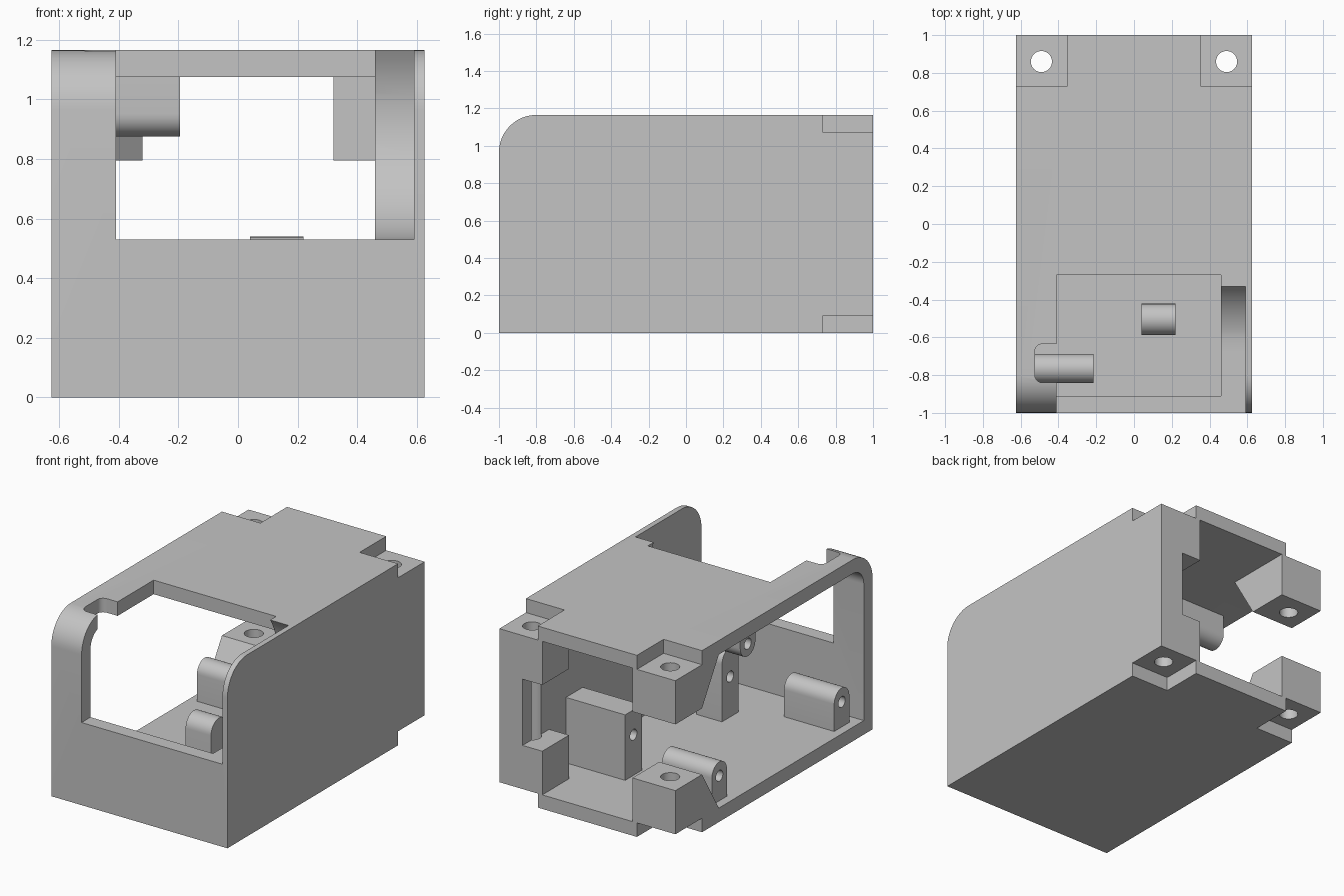
import bpy, bmesh
from math import sin, cos, pi, radians

old = bpy.data.objects.get("Cube")
if old:
    bpy.data.objects.remove(old, do_unlink=True)

grey = bpy.data.materials.new("plain grey")
grey.use_nodes = True
grey.diffuse_color = (0.55, 0.55, 0.55, 1)
grey.node_tree.nodes["Principled BSDF"].inputs["Base Color"].default_value = (0.55, 0.55, 0.55, 1)


def arc(u, v, r, start, end, n=12):
    angles = [radians(start + (end - start) * i / n) for i in range(n + 1)]
    return [(u + r * cos(a), v + r * sin(a)) for a in angles]


def rect(u0, u1, v0, v1):
    return [(u0, v0), (u1, v0), (u1, v1), (u0, v1)]


def prism(name, points, lo, hi, axis="x"):
    """Extrude a yz outline along x, or an xy outline along z."""
    def place(p, w):
        return (w, p[0], p[1]) if axis == "x" else (p[0], p[1], w)
    bm = bmesh.new()
    a = [bm.verts.new(place(p, lo)) for p in points]
    b = [bm.verts.new(place(p, hi)) for p in points]
    bm.faces.new(a)
    bm.faces.new(b)
    for i in range(len(a)):
        j = (i + 1) % len(a)
        bm.faces.new((a[i], a[j], b[j], b[i]))
    bmesh.ops.recalc_face_normals(bm, faces=bm.faces)
    mesh = bpy.data.meshes.new(name)
    bm.to_mesh(mesh)
    bm.free()
    mesh.materials.append(grey)
    obj = bpy.data.objects.new(name, mesh)
    bpy.context.collection.objects.link(obj)
    return obj


def activate(obj):
    bpy.ops.object.select_all(action="DESELECT")
    obj.select_set(True)
    bpy.context.view_layer.objects.active = obj


def cut(obj, points, lo, hi, axis="x"):
    cutter = prism("cutter", points, lo, hi, axis)
    cutter.hide_render = True
    activate(obj)
    mod = obj.modifiers.new("cut", "BOOLEAN")
    mod.operation = "DIFFERENCE"
    mod.solver = "EXACT"
    mod.object = cutter
    bpy.ops.object.modifier_apply(modifier=mod.name)
    bpy.data.objects.remove(cutter, do_unlink=True)


W, H, T = 0.625, 1.165, 0.09
parts = []

# Housing with a rounded front top edge, open at the back and one side
housing = prism("housing", [(-1, 0), (1, 0), (1, H)] + arc(-0.8, H - 0.2, 0.2, 90, 180), -W, W)
parts.append(housing)
cavity = [(-0.91, T), (1.1, T), (1.1, H - T)] + arc(-0.8, H - 0.2, 0.11, 90, 180)
cut(housing, cavity, -0.8, 0.46)

# Window through the front and roof, with a rounded side notch
cut(housing, rect(-0.41, 0.46, -1.1, -0.27), 0.53, 1.3, "z")
notch = [(-0.3, -0.635)] + arc(-0.485, -0.675, 0.04, 90, 180, 5)
notch += arc(-0.485, -0.80, 0.04, 180, 270, 5) + [(-0.3, -0.84)]
cut(housing, notch, 0.98, 1.3, "z")

# Wheel slot in the thick side wall
slot = [(-1.1, 0.53), (-0.67, 0.53)] + arc(-0.67, 0.935, 0.41, -80, 34, 20) + [(-0.33, 1.3), (-1.1, 1.3)]
cut(housing, slot, 0.44, 0.59)

# Corner blocks at the back, with gussets on the open side
for side in (-1, 1):
    lo, hi = sorted((side * 0.352, side * 0.8))
    for z0, z1 in ((-0.1, T), (H - T, 1.3)):
        cut(housing, rect(lo, hi, 0.73, 1.1), z0, z1, "z")
    hole = arc(side * 0.49, 0.86, 0.056, 0, 345, 23)
    if side > 0:
        cut(housing, hole, -0.1, 1.3, "z")
    for level in ("lower", "upper"):
        outline = [(1, T), (1, 0.37), (0.73, 0.37)]
        outline += [(0.56, T)] if side < 0 else [(0.73, T)]
        if level == "upper":
            outline = [(y, H - z) for y, z in outline]
        x0, x1 = (-W, -0.32) if side < 0 else (0.32, 0.46)
        block = prism(level + ("_open" if side < 0 else "_wall") + "_corner_block", outline, x0, x1)
        cut(block, hole, -0.1, 1.3, "z")
        parts.append(block)


# Screw bosses along x, each with a pilot hole
def boss(name, y, x0, x1, top, r, hole_z, round_top=True, hanging=False):
    if round_top:
        outline = [(y - r, T), (y + r, T)] + arc(y, top - r, r, 0, 180, 16)
    else:
        outline = rect(y - r, y + r, T, top)
    if hanging:
        outline = [(v, H - z) for v, z in outline]
        hole_z = H - hole_z
    obj = prism(name, outline, x0, x1)
    cut(obj, arc(y, hole_z, 0.035, 0, 337.5, 15), x0 - 0.05, x0 + 0.17)
    parts.append(obj)


boss("front_floor_boss", -0.765, -0.57, -0.215, 0.34, 0.077, 0.25)
boss("rear_floor_boss", 0.475, -0.57, -0.215, 0.34, 0.077, 0.25)
boss("roof_boss", 0.13, -0.53, -0.195, 0.29, 0.077, 0.21, hanging=True)
boss("inner_front_post", -0.505, 0.04, 0.22, 0.54, 0.083, 0.35)
boss("inner_rear_block", 0.475, 0.04, 0.46, 0.51, 0.085, 0.35, round_top=False)

for obj in parts:
    activate(obj)
    bpy.ops.object.shade_smooth_by_angle(angle=radians(28))
